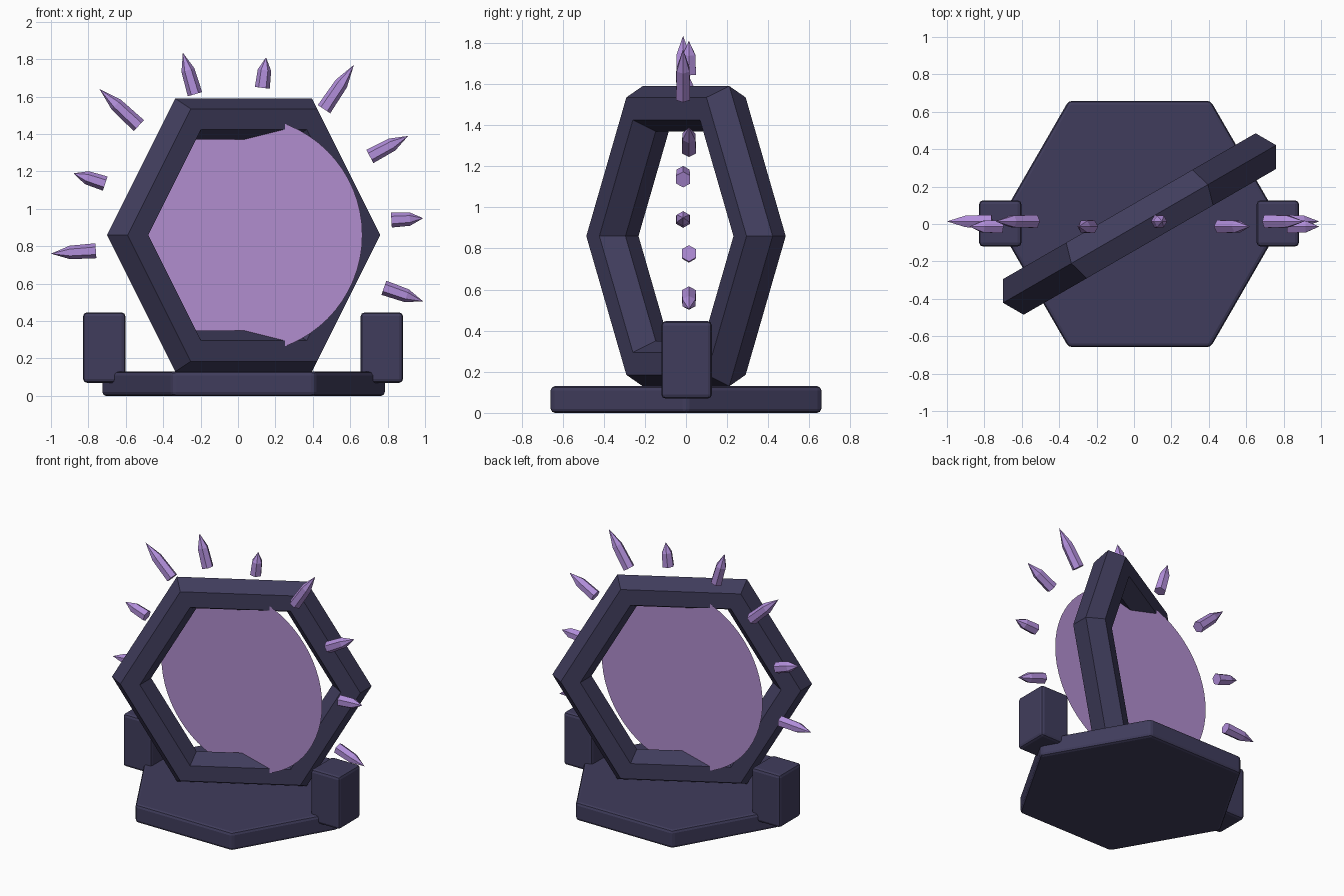
import bpy, bmesh, math
from mathutils import Vector, Matrix

if "Cube" in bpy.data.objects:
    bpy.data.objects.remove(bpy.data.objects["Cube"])

CX, CZ = 0.03, 0.86   # centre of the portal


def mat(name, rgba):
    m = bpy.data.materials.new(name)
    m.diffuse_color = rgba
    m.use_nodes = True
    m.node_tree.nodes["Principled BSDF"].inputs["Base Color"].default_value = m.diffuse_color
    return m


STONE = mat("dark_stone", (0.051, 0.046, 0.107, 1))
CRYSTAL = mat("violet_crystal", (0.44, 0.27, 0.70, 1))
VEIL = mat("portal_veil", (0.44, 0.27, 0.62, 0.7))


def finish(name, bm, material):
    bmesh.ops.recalc_face_normals(bm, faces=bm.faces)
    me = bpy.data.meshes.new(name)
    bm.to_mesh(me)
    bm.free()
    me.materials.append(material)
    ob = bpy.data.objects.new(name, me)
    bpy.context.collection.objects.link(ob)
    return ob


def bevel(ob, width):
    b = ob.modifiers.new("bevel", 'BEVEL')
    b.width = width
    b.segments = 2


def loft(bm, rings, closed=False):
    """Bridge successive vertex rings; cap the ends unless closed."""
    n = len(rings[0])
    rows = [[bm.verts.new(p) for p in r] for r in rings]
    pairs = list(zip(rows, rows[1:]))
    if closed:
        pairs.append((rows[-1], rows[0]))
    for a, b in pairs:
        for i in range(n):
            j = (i + 1) % n
            bm.faces.new((a[i], a[j], b[j], b[i]))
    if not closed:
        bm.faces.new(rows[0])
    return rows


HEX = [(math.cos(math.radians(60 * i)), math.sin(math.radians(60 * i))) for i in range(6)]

# hexagonal base slab
bm = bmesh.new()
rows = loft(bm, [[(CX + 0.76 * c, 0.76 * s, z) for c, s in HEX] for z in (0, 0.13)])
bm.faces.new(rows[1])
bevel(finish("base", bm, STONE), 0.02)

# portal frame: six-sided ring with a six-sided section, turned 30 degrees
bm = bmesh.new()
R, r = 0.716, 0.127
loft(bm, [[((R + r * c) * C, r * s, (R + r * c) * S) for c, s in HEX] for C, S in HEX], True)
frame = finish("portal_frame", bm, STONE)
frame.location = (CX, 0, CZ)
frame.rotation_euler.z = math.radians(30)

# flat portal disc
bm = bmesh.new()
bmesh.ops.create_circle(bm, cap_ends=True, segments=64, radius=0.635,
                        matrix=Matrix.Rotation(math.pi / 2, 4, 'X'))
finish("portal_disc", bm, VEIL).location = (CX, 0, CZ)

# side pillars
for side, label in ((-1, "left"), (1, "right")):
    bm = bmesh.new()
    bmesh.ops.create_cube(bm, size=1, matrix=Matrix.Diagonal((0.226, 0.246, 0.376, 1)))
    p = finish(label + "_pillar", bm, STONE)
    p.location = (CX - 0.003 + side * 0.742, 0.003, 0.258)
    bevel(p, 0.02)

# floating crystals: base point and tip point in the front plane
SHARDS = [(-.76, .776, -1.0, .76), (-.71, 1.135, -.88, 1.19), (-.53, 1.445, -.74, 1.64),
          (-.23, 1.613, -.295, 1.835), (.13, 1.647, .15, 1.81), (.46, 1.533, .62, 1.77),
          (.705, 1.28, .91, 1.39), (.82, .94, .99, .95), (.78, .578, .99, .505)]
for k, (x0, z0, x1, z1) in enumerate(SHARDS):
    y = 0.014 if k % 2 == 0 else -0.014
    a, b = Vector((x0, y, z0)), Vector((x1, y, z1))
    d = (b - a).normalized()
    u, v = Vector((-d.z, 0, d.x)), Vector((0, 1, 0))
    bm = bmesh.new()
    rows = loft(bm, [[a.lerp(b, t) + w * (c * u + s * v) for c, s in HEX]
                     for t, w in ((0, 0.040), (0.58, 0.036))])
    tip = bm.verts.new(b)
    for i in range(6):
        bm.faces.new((rows[1][i], rows[1][(i + 1) % 6], tip))
    finish(f"crystal_{k + 1}", bm, CRYSTAL)
